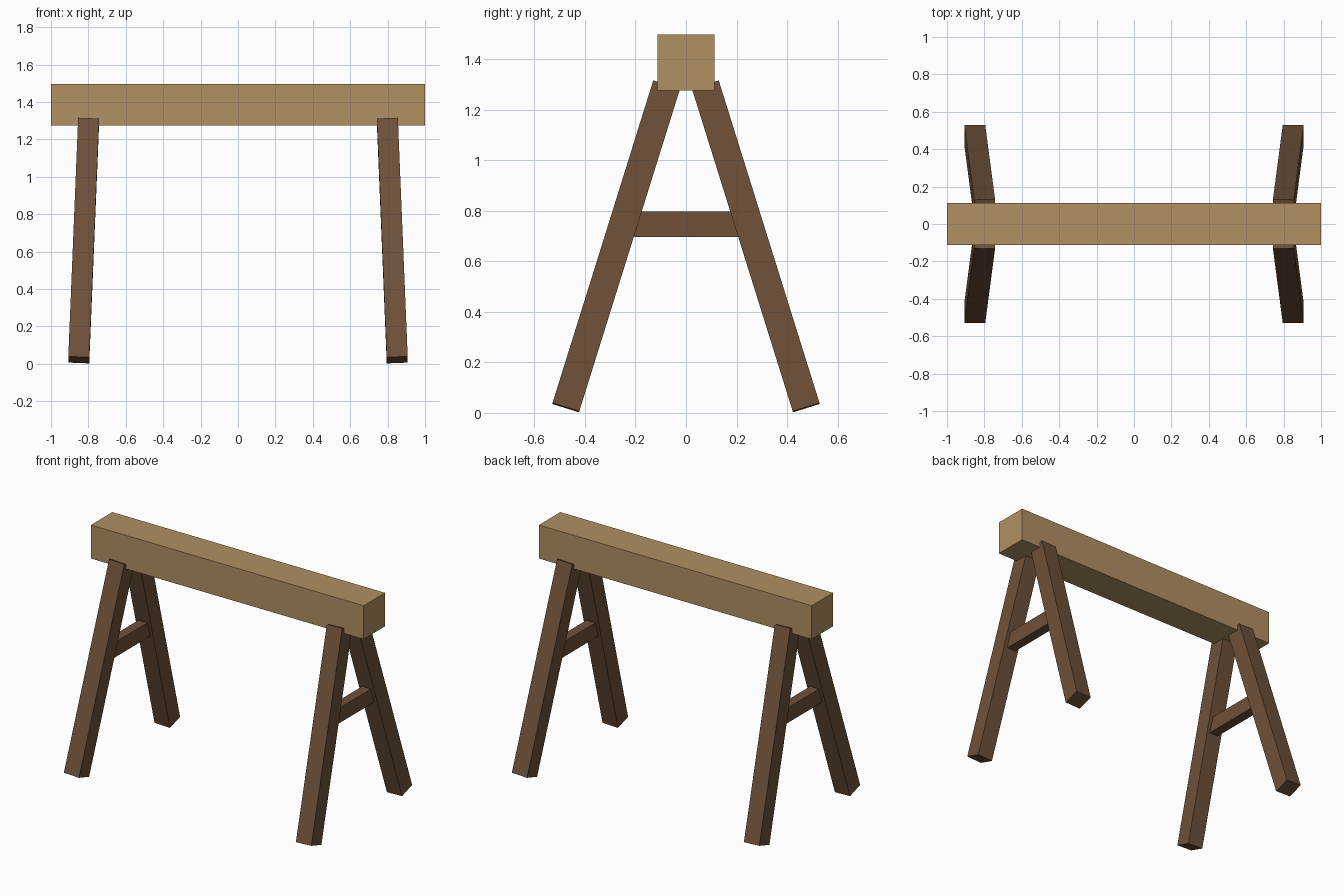
import bpy
import math

if "Cube" in bpy.data.objects:
    bpy.data.objects.remove(bpy.data.objects["Cube"])


def material(name, color):
    m = bpy.data.materials.new(name)
    m.diffuse_color = (*color, 1)
    m.use_nodes = True
    m.node_tree.nodes["Principled BSDF"].inputs["Base Color"].default_value = m.diffuse_color
    return m


light_wood = material("light wood", (0.434, 0.279, 0.122))
dark_wood = material("dark wood", (0.157, 0.082, 0.041))


def box(name, centre, size, mat, rotation=(0, 0, 0)):
    bpy.ops.mesh.primitive_cube_add(size=1, location=centre, rotation=rotation)
    ob = bpy.context.object
    ob.name = name
    ob.scale = size
    ob.data.materials.append(mat)
    return ob


def leg_rotation(sx, sy):
    # Splay outward in y first, with a slight lean in x inside that plane
    from mathutils import Matrix
    r = (Matrix.Rotation(sy * math.radians(17.35), 3, 'X')
         @ Matrix.Rotation(-sx * math.radians(2.25), 3, 'Y'))
    return r.to_euler()


# Top beam
box("top_beam", (0, 0, 1.386), (2.0, 0.224, 0.222), light_wood)

for sx, end in ((-1, "left"), (1, "right")):
    # Pair of splayed legs at each end
    for sy, side in ((-1, "front"), (1, "back")):
        box(f"{side}_{end}_leg", (sx * 0.825, sy * 0.2765, 0.659),
            (0.112, 0.111, 1.338), dark_wood, leg_rotation(sx, sy))
    # Cross brace between the legs
    box(f"{end}_brace", (sx * 0.82, 0, 0.746), (0.065, 0.46, 0.10), dark_wood)
